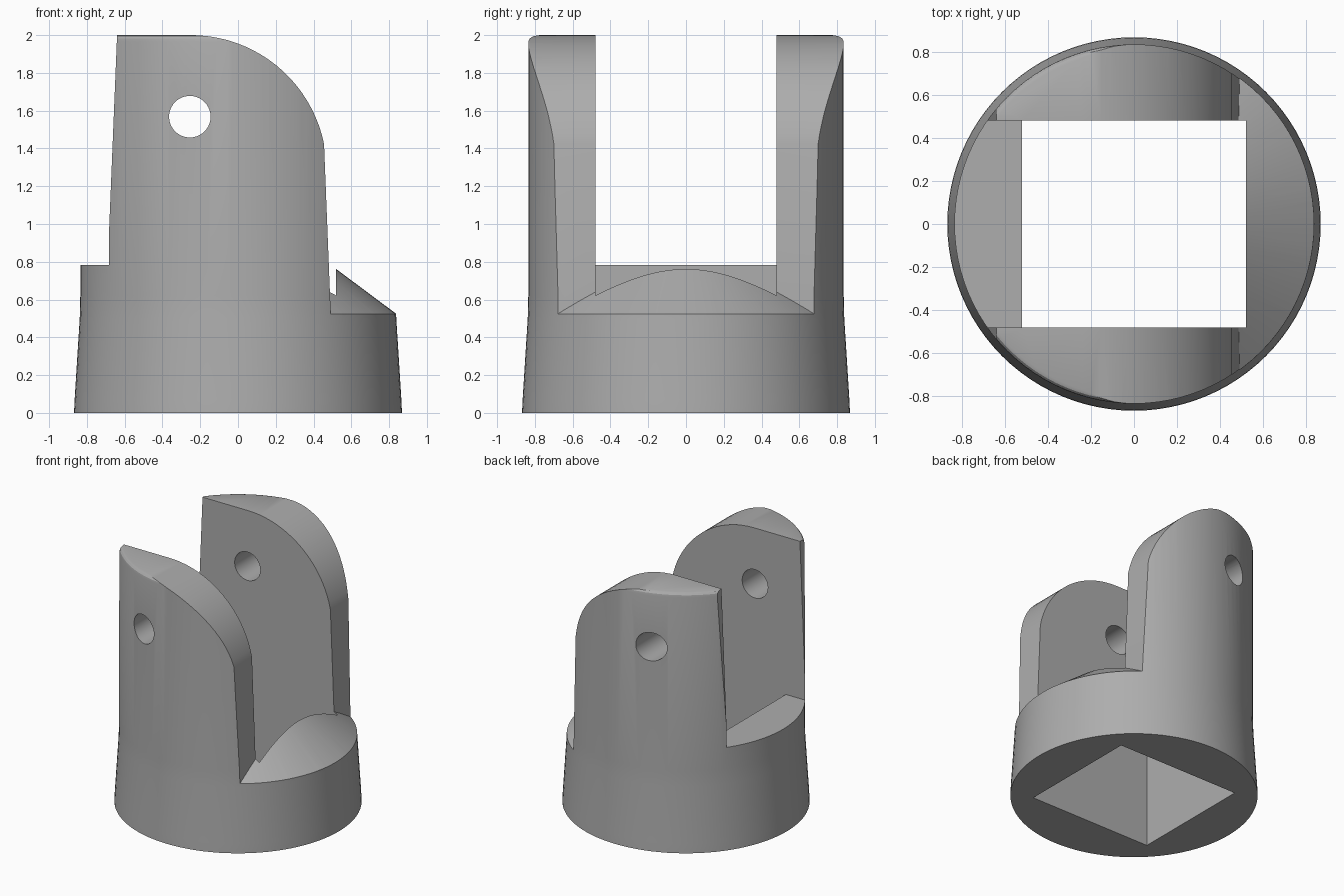
import bpy, bmesh, math
from mathutils import Vector

if "Cube" in bpy.data.objects:
    bpy.data.objects.remove(bpy.data.objects["Cube"])

grey = bpy.data.materials.new("plain grey")
grey.diffuse_color = (0.42, 0.42, 0.42, 1)
grey.use_nodes = True
grey.node_tree.nodes["Principled BSDF"].inputs["Base Color"].default_value = grey.diffuse_color


def make(name, bm):
    bmesh.ops.recalc_face_normals(bm, faces=bm.faces)
    me = bpy.data.meshes.new(name)
    bm.to_mesh(me)
    bm.free()
    me.materials.append(grey)
    ob = bpy.data.objects.new(name, me)
    bpy.context.collection.objects.link(ob)
    return ob


def lathe(name, profile, n=96):
    """Closed solid turned about z from (radius, height) points."""
    bm = bmesh.new()
    rings = [[bm.verts.new((r * math.cos(2 * math.pi * i / n), r * math.sin(2 * math.pi * i / n), z))
              for i in range(n)] for r, z in profile]
    for a, b in zip(rings, rings[1:]):
        for i in range(n):
            j = (i + 1) % n
            bm.faces.new((a[i], a[j], b[j], b[i]))
    bm.faces.new(rings[0])
    bm.faces.new(rings[-1])
    return make(name, bm)


def prism(name, pts, half):
    """Side outline in (x, z) extruded to -half..half in y."""
    bm = bmesh.new()
    f = bm.faces.new([bm.verts.new((x, -half, z)) for x, z in pts])
    ext = bmesh.ops.extrude_face_region(bm, geom=[f])
    bmesh.ops.translate(bm, vec=Vector((0, 2 * half, 0)),
                        verts=[v for v in ext["geom"] if isinstance(v, bmesh.types.BMVert)])
    return make(name, bm)


def cut(target, cutter):
    mod = target.modifiers.new("cut", 'BOOLEAN')
    mod.operation = 'DIFFERENCE'
    mod.solver = 'EXACT'
    mod.object = cutter
    bpy.context.view_layer.objects.active = target
    bpy.ops.object.modifier_apply(modifier=mod.name)
    bpy.data.objects.remove(cutter)


# Turned body with flared foot and rounded top rim
body = lathe("clevis_body", [(0.868, 0), (0.865, 0.07), (0.838, 0.5), (0.835, 0.62), (0.835, 1.965),
                             (0.832, 1.982), (0.823, 1.994), (0.808, 2.0)])

# Rectangular bore and the slot between the two prongs
cut(body, prism("bore", [(-0.52, -0.2), (0.52, -0.2), (0.52, 2.2), (-0.52, 2.2)], 0.48))
cut(body, prism("slot", [(-1.2, 0.782), (0.4, 0.782), (0.4, 2.3), (-1.2, 2.3)], 0.48))

# Sloped back edge of the prongs above a flat shoulder
cut(body, prism("back_cut", [(-1.2, 0.782), (-0.69, 0.782), (-0.632, 2.2), (-1.2, 2.2)], 1.2))

# Rounded front edge of the prongs above a conical shoulder
cx, cz, r = -0.25, 1.28, 0.72
arc = [(cx + r * math.cos(a), cz + r * math.sin(a))
       for a in (math.radians(11.5 + 78.5 * i / 20) for i in range(20))]
front_cut = prism("front_cut", [(1.2, 0.2), (0.502, 0.2), (0.491, 0.525)] + arc
                  + [(cx, 2.0005), (cx, 2.3), (1.2, 2.3)], 1.2)
slope = 0.746
cone = lathe("shoulder_cone", [(1.4, 0.1), (1.4, 0.525 - slope * 0.563),
                               (0.1, 0.525 + slope * 0.737)], 96)
cut(front_cut, cone)
cut(body, front_cut)

# Pin hole through both prongs
n = 40
cut(body, prism("pin_hole", [(-0.255 + 0.11 * math.cos(2 * math.pi * i / n),
                              1.568 + 0.11 * math.sin(2 * math.pi * i / n)) for i in range(n)], 1.2))

bpy.ops.object.select_all(action='DESELECT')
body.select_set(True)
bpy.context.view_layer.objects.active = body
bpy.ops.object.shade_smooth_by_angle(angle=math.radians(25))
